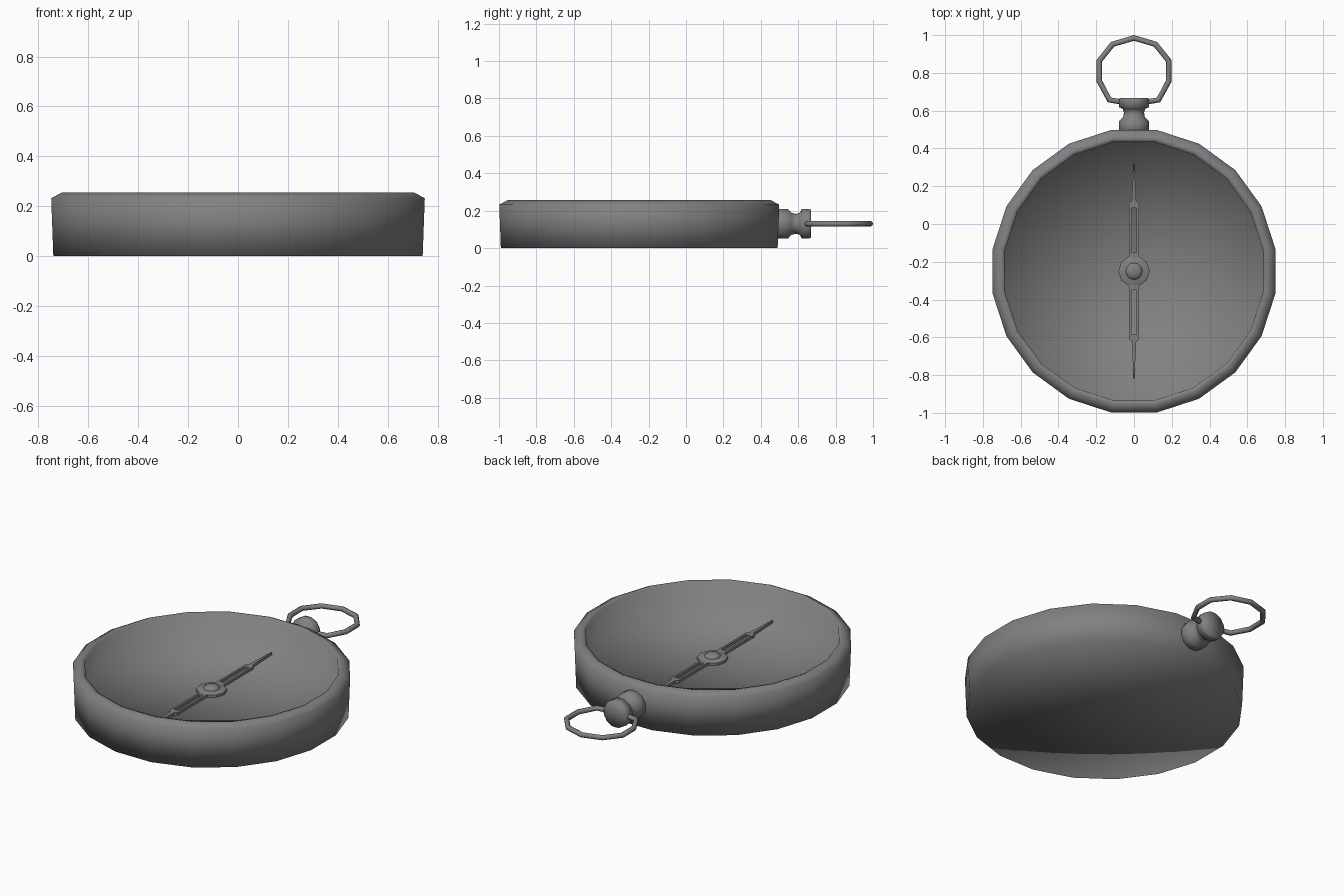
import bpy, bmesh, math
from mathutils import Vector, Matrix

if "Cube" in bpy.data.objects:
    bpy.data.objects.remove(bpy.data.objects["Cube"])

CY = -0.25      # centre of the case
AXIS_Z = 0.13   # height of stem and ring

# Dark metal
metal = bpy.data.materials.new("dark_metal")
metal.diffuse_color = (0.22, 0.22, 0.22, 1)
metal.use_nodes = True
metal.node_tree.nodes["Principled BSDF"].inputs["Base Color"].default_value = metal.diffuse_color


def make(name, bm, smooth=None):
    bmesh.ops.remove_doubles(bm, verts=bm.verts[:], dist=1e-5)
    bmesh.ops.recalc_face_normals(bm, faces=bm.faces[:])
    me = bpy.data.meshes.new(name)
    bm.to_mesh(me)
    bm.free()
    me.materials.append(metal)
    ob = bpy.data.objects.new(name, me)
    bpy.context.collection.objects.link(ob)
    if smooth is not None:
        bpy.ops.object.select_all(action='DESELECT')
        ob.select_set(True)
        bpy.context.view_layer.objects.active = ob
        if smooth >= 180:
            bpy.ops.object.shade_smooth()
        else:
            bpy.ops.object.shade_smooth_by_angle(angle=math.radians(smooth))
    return ob


def lathe(name, profile, n, matrix, offset=0.0, smooth=180):
    """Revolve (radius, height) points about z, fan-cap both ends, then place."""
    bm = bmesh.new()
    rings = []
    for r, z in profile:
        rings.append([bm.verts.new((r * math.cos(offset + math.tau * i / n),
                                    r * math.sin(offset + math.tau * i / n), z))
                      for i in range(n)])
    for a, b in zip(rings, rings[1:]):
        for i in range(n):
            j = (i + 1) % n
            bm.faces.new((a[i], a[j], b[j], b[i]))
    for ring in (rings[0], rings[-1]):
        mid = bm.verts.new((0, 0, ring[0].co.z))
        for i in range(n):
            bm.faces.new((mid, ring[i], ring[(i + 1) % n]))
    bm.transform(matrix)
    return make(name, bm, smooth)


def prism(bm, outline, z0, z1):
    """Extrude a flat outline between two heights."""
    lo = [bm.verts.new((x, y, z0)) for x, y in outline]
    hi = [bm.verts.new((x, y, z1)) for x, y in outline]
    bm.faces.new(lo)
    bm.faces.new(hi)
    for i in range(len(lo)):
        j = (i + 1) % len(lo)
        bm.faces.new((lo[i], lo[j], hi[j], hi[i]))


# Case: twenty-sided pan with bevelled rim and recessed dial
k = 1 / math.cos(math.pi / 20)
case_profile = [(0.74, 0), (0.7485, 0.232), (0.705, 0.256), (0.684, 0.25), (0.674, 0.11)]
lathe("case", [(r * k, z) for r, z in case_profile], 20,
      Matrix.Translation((0, CY, 0)), math.pi / 20)

# Pivot: flat hub with a small domed cap
hub_at = Matrix.Translation((0, CY, 0))
lathe("needle_hub", [(0.083, 0.108), (0.083, 0.124), (0.072, 0.13)], 10, hub_at, 0, 30)
lathe("pivot_cap", [(0.045, 0.115), (0.045, 0.132), (0.034, 0.142), (0.012, 0.147)],
      12, hub_at)

# Needle arms: slotted rails, collar and long point, repeated on both sides
for name, sign in (("north_needle", 1), ("south_needle", -1)):
    bm = bmesh.new()
    for s in (-1, 1):
        prism(bm, [(s * 0.014, 0.07), (s * 0.027, 0.07), (s * 0.025, 0.345),
                   (s * 0.014, 0.345)], 0.111, 0.127)
    prism(bm, [(-0.027, 0.07), (0.027, 0.07), (0.027, 0.1), (-0.027, 0.1)], 0.111, 0.127)
    prism(bm, [(-0.027, 0.335), (0.027, 0.335), (0.027, 0.36), (0.012, 0.372),
               (0.002, 0.568), (-0.002, 0.568), (-0.012, 0.372), (-0.027, 0.36)],
          0.111, 0.127)
    bm.transform(hub_at @ Matrix.Diagonal((1, sign, 1, 1)))
    make(name, bm)

# Stem: waisted crown pointing along +y
to_y = Matrix.Translation((0, 0, AXIS_Z)) @ Matrix.Rotation(-math.pi / 2, 4, 'X')
lathe("stem", [(0.082, 0.47), (0.082, 0.545), (0.06, 0.565), (0.055, 0.59),
               (0.062, 0.61), (0.081, 0.618), (0.081, 0.655), (0.078, 0.668)], 12, to_y,
      math.pi / 12)

# Hanging ring: ten-sided hoop, slightly squared where it enters the stem
bm = bmesh.new()
hoop = []
for i in range(10):
    a = math.pi / 2 + math.tau * i / 10
    d = Vector((math.cos(a), math.sin(a), 0))
    low = -0.9 < d.y < -0.7
    c = Vector((0.193 * d.x * (1.15 if low else 1),
                0.81 + 0.175 * d.y * (1.08 if low else 1), AXIS_Z))
    hoop.append([bm.verts.new(c + d * 0.015 * math.cos(math.tau * j / 8)
                              + Vector((0, 0, 0.015 * math.sin(math.tau * j / 8))))
                 for j in range(8)])
for i in range(10):
    p, q = hoop[i], hoop[(i + 1) % 10]
    for j in range(8):
        m = (j + 1) % 8
        bm.faces.new((p[j], p[m], q[m], q[j]))
make("hanging_ring", bm, 180)
